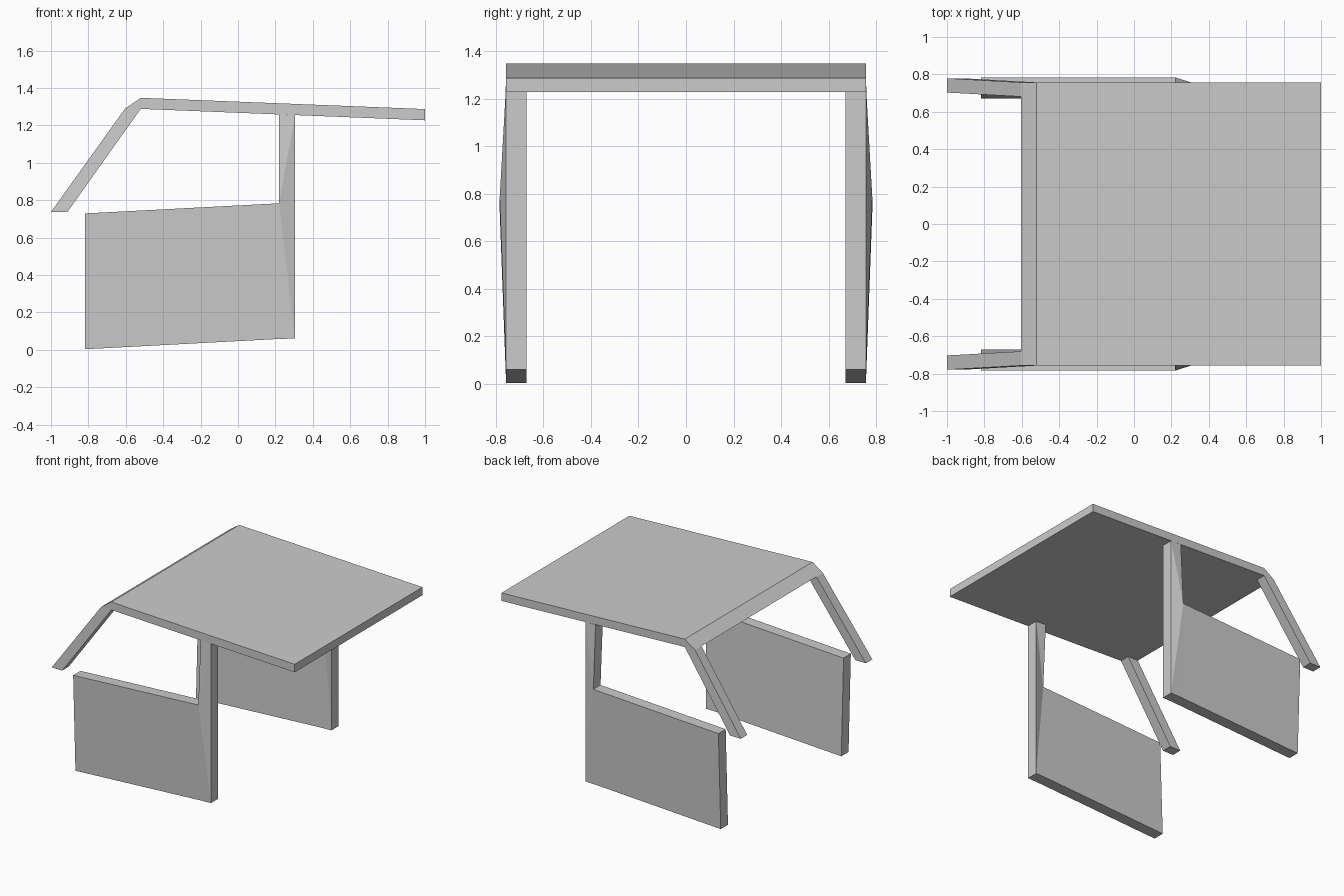
import bpy, bmesh

if "Cube" in bpy.data.objects:
    bpy.data.objects.remove(bpy.data.objects["Cube"])


def slab(name, points, faces, offset, mirror=False):
    """Solid from (x, y, z) outline points, thickened along y by offset."""
    bm = bmesh.new()
    outer = [bm.verts.new(p) for p in points]
    inner = [bm.verts.new((x, y + offset, z)) for x, y, z in points]
    for f in faces:
        bm.faces.new([outer[i] for i in f])
        bm.faces.new([inner[i] for i in reversed(f)])
    n = len(points)
    for i in range(n):
        j = (i + 1) % n
        bm.faces.new((outer[i], inner[i], inner[j], outer[j]))
    bmesh.ops.recalc_face_normals(bm, faces=bm.faces[:])
    mesh = bpy.data.meshes.new(name)
    bm.to_mesh(mesh)
    bm.free()
    ob = bpy.data.objects.new(name, mesh)
    bpy.context.collection.objects.link(ob)
    if mirror:
        mod = ob.modifiers.new("both_sides", 'MIRROR')
        mod.use_axis = (False, True, False)
        mod.use_clip = False
    return ob


# Roof: sloping slab with a chamfered leading edge
roof_profile = [(-0.605, 1.288), (-0.52, 1.288), (1.0, 1.227),
                (1.0, 1.287), (-0.52, 1.347)]
slab("roof", [(x, -0.757, z) for x, z in roof_profile], [range(5)], 1.514)

# Windscreen pillars, leaning outward toward the bottom
slab("windscreen_pillar",
     [(-1.0, -0.779, 0.737), (-0.912, -0.779, 0.737),
      (-0.52, -0.757, 1.288), (-0.605, -0.757, 1.288)],
     [range(4)], 0.076, mirror=True)

# Doors with rear posts, one bent panel per side
slab("door_and_post",
     [(-0.818, -0.757, 0.003), (0.22, -0.757, 0.058), (0.305, -0.757, 0.06),
      (0.305, -0.757, 1.255), (0.22, -0.757, 1.258),
      (0.22, -0.784, 0.783), (-0.818, -0.784, 0.729)],
     [(0, 1, 5, 6), (1, 2, 5), (2, 3, 5), (3, 4, 5)], 0.086, mirror=True)
